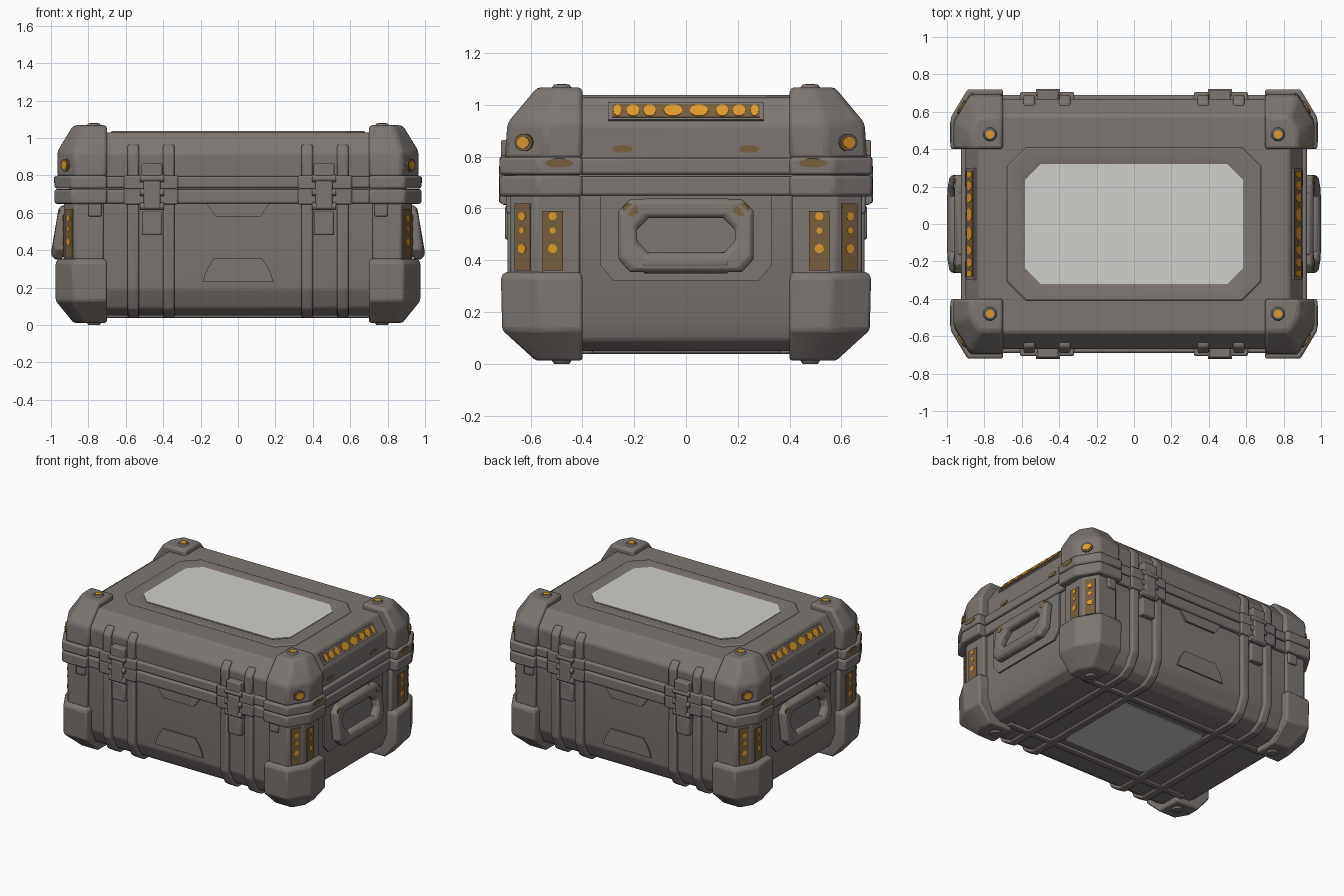
import bpy, bmesh, math
from mathutils import Vector

if "Cube" in bpy.data.objects:
    bpy.data.objects.remove(bpy.data.objects["Cube"])


def material(name, rgb):
    m = bpy.data.materials.new(name)
    m.diffuse_color = (*rgb, 1)
    m.use_nodes = True
    m.node_tree.nodes["Principled BSDF"].inputs["Base Color"].default_value = m.diffuse_color
    return m


GREY = material("warm grey", (0.200, 0.180, 0.165))
LIGHT = material("pale panel", (0.62, 0.62, 0.585))
AMBER = material("amber", (0.72, 0.32, 0.025))
BROWN = material("worn brown", (0.185, 0.115, 0.048))


def finish(name, bm, mat, mirror="", bevel=0.0):
    bmesh.ops.recalc_face_normals(bm, faces=bm.faces[:])
    me = bpy.data.meshes.new(name)
    bm.to_mesh(me)
    bm.free()
    ob = bpy.data.objects.new(name, me)
    bpy.context.collection.objects.link(ob)
    me.materials.append(mat)
    if bevel:
        b = ob.modifiers.new("bevel", "BEVEL")
        b.width, b.segments, b.limit_method = bevel, 2, "ANGLE"
        b.angle_limit = math.radians(25)
        bpy.ops.object.select_all(action="DESELECT")
        ob.select_set(True)
        bpy.context.view_layer.objects.active = ob
        bpy.ops.object.shade_smooth_by_angle(angle=math.radians(30))
    if mirror:
        m = ob.modifiers.new("mirror", "MIRROR")
        m.use_axis = ("x" in mirror, "y" in mirror, False)
        m.use_mirror_merge = False
    return ob


def loft(name, rings, mat=GREY, mirror="", bevel=0.0):
    """Skin equal-length rings of points, capping both ends."""
    bm = bmesh.new()
    vs = [[bm.verts.new(p) for p in r] for r in rings]
    n = len(vs[0])
    for a, b in zip(vs, vs[1:]):
        for i in range(n):
            j = (i + 1) % n
            bm.faces.new((a[i], a[j], b[j], b[i]))
    bm.faces.new(vs[0][::-1])
    bm.faces.new(vs[-1])
    return finish(name, bm, mat, mirror, bevel)


def octagon(z, hx, hy, c):
    return [(hx, c - hy, z), (hx, hy - c, z), (hx - c, hy, z), (c - hx, hy, z),
            (-hx, hy - c, z), (-hx, c - hy, z), (c - hx, -hy, z), (hx - c, -hy, z)]


def corner(z, x0, y0, x1, y1, c):
    return [(x0, y0, z), (x1, y0, z), (x1, y1 - c, z), (x1 - 0.6 * c, y1, z), (x0, y1, z)]


def box(name, lo, hi, mat=GREY, mirror="xy", bevel=0.008):
    rings = [[(lo[0], lo[1], z), (hi[0], lo[1], z), (hi[0], hi[1], z), (lo[0], hi[1], z)]
             for z in (lo[2], hi[2])]
    return loft(name, rings, mat, mirror, bevel)


def slab(name, x0, x1, yz, bevel=0.01):
    return loft(name, [[(x, y, z) for y, z in yz] for x in (x0, x1)], GREY, "x", bevel)


def plate(name, centre, normal, pts, mat, t=0.006, mirror="xy"):
    """Thin plate of outline pts (across, up) facing along normal."""
    q = Vector(normal).to_track_quat("Z", "Y")
    rings = [[Vector(centre) + q @ Vector((u, v, h)) for u, v in pts] for h in (-0.01, t)]
    return loft(name, rings, mat, mirror)


def rect(w, h):
    return [(-w, -h), (w, -h), (w, h), (-w, h)]


def oval(w, h, n=10):
    return [(w * math.cos(i * math.tau / n), h * math.sin(i * math.tau / n)) for i in range(n)]


# Base tub and lid
loft("base_tub", [octagon(0.05, 0.80, 0.54, 0.08), octagon(0.09, 0.86, 0.61, 0.09),
                  octagon(0.19, 0.90, 0.66, 0.1), octagon(0.70, 0.90, 0.66, 0.1)], bevel=0.012)
loft("lid", [octagon(0.69, 0.90, 0.66, 0.1), octagon(0.92, 0.90, 0.67, 0.1),
             octagon(1.03, 0.83, 0.58, 0.08)], bevel=0.012)

# Rim lips on each side of the seam
for nm, z0, z1 in (("base_rim", 0.65, 0.724), ("lid_rim", 0.732, 0.795)):
    loft(nm, [octagon(z0, 0.925, 0.69, 0.1), octagon(z1, 0.925, 0.69, 0.1)], bevel=0.01)
    loft(nm + "_corner", [corner(z, 0.70, 0.40, 0.98, 0.72, 0.15) for z in (z0 - 0.003, z1 + 0.003)],
         mirror="xy", bevel=0.012)
    box(nm + "_latch_block", (0.32, 0.6, z0 - 0.005), (0.61, 0.705, z1 + 0.005))

# Corner guards, posts and round studs
loft("lower_corner_guard",
     [corner(0.012, 0.70, 0.40, 0.88, 0.58, 0.08), corner(0.13, 0.70, 0.40, 0.975, 0.71, 0.15),
      corner(0.335, 0.70, 0.40, 0.975, 0.715, 0.15), corner(0.355, 0.71, 0.41, 0.96, 0.70, 0.15)],
     mirror="xy", bevel=0.018)
loft("upper_corner_guard",
     [corner(0.79, 0.70, 0.40, 0.965, 0.70, 0.15), corner(0.93, 0.70, 0.40, 0.965, 0.69, 0.15),
      corner(1.068, 0.70, 0.40, 0.88, 0.575, 0.08)], mirror="xy", bevel=0.018)
loft("corner_post", [corner(z, 0.72, 0.41, 0.93, 0.68, 0.1) for z in (0.3, 0.68)],
     mirror="xy", bevel=0.008)
box("post_tab_front", (0.73, 0.6, 0.58), (0.80, 0.695, 0.66))
for nm, z0, z1 in (("foot_stud", 0.0, 0.03), ("lid_stud", 1.05, 1.078)):
    r = (0.03, 0.05) if z0 < 0.5 else (0.05, 0.03)
    loft(nm, [[(0.77 + u, 0.48 + v, z) for u, v in oval(k, k, 12)] for z, k in zip((z0, z1), r)],
         mirror="xy")

# Ribs wrapping the tub and the lid sides
base_half = [(0.69, 0.67), (0.69, 0.19), (0.64, 0.085), (0.565, 0.038)]
lid_half = [(0.69, 0.78), (0.69, 0.92), (0.655, 0.965)]
for i, (x0, x1) in enumerate(((0.34, 0.40), (0.53, 0.59))):
    for nm, half in (("base_rib", base_half), ("lid_rib", lid_half)):
        slab(f"{nm}_{i}", x0, x1, half + [(-y, z) for y, z in reversed(half)])
box("bottom_strip", (-0.74, 0.36, 0.038), (0.74, 0.41, 0.07), mirror="y")
loft("bottom_panel", [octagon(0.06, 0.345, 0.31, 0.03), octagon(0.044, 0.345, 0.31, 0.03)], LIGHT)

# Latches
for nm, w, y, z0, z1 in (("latch_plate", 0.055, 0.715, 0.77, 0.865),
                         ("latch_clasp", 0.045, 0.722, 0.62, 0.77),
                         ("latch_tongue", 0.052, 0.70, 0.48, 0.61)):
    box(nm, (0.46 - w, 0.6, z0), (0.46 + w, y, z1))
for z in (0.635, 0.71, 0.785):
    loft("latch_pin", [[(x, 0.70 + u, z + v) for u, v in oval(0.022, 0.022)]
                       for x in (0.395, 0.525)], mirror="xy", bevel=0.004)

# Pressed trapezoid details on front and back
plate("lower_emboss", (0, 0.66, 0.29), (0, 1, 0),
      [(-0.19, -0.06), (0.19, -0.06), (0.17, 0.0), (0.13, 0.065), (-0.13, 0.065), (-0.17, 0.0)],
      GREY, 0.009, "y")
plate("upper_emboss", (0, 0.66, 0.62), (0, 1, 0),
      [(-0.12, -0.04), (0.12, -0.04), (0.17, 0.03), (-0.17, 0.03)], GREY, 0.014, "y")

# Top frame with its sunken pale panel
loft("top_frame", [octagon(1.02, 0.685, 0.415, 0.1), octagon(1.038, 0.675, 0.405, 0.1),
                   octagon(1.038, 0.60, 0.34, 0.09), octagon(1.032, 0.585, 0.325, 0.085)], bevel=0.004)
loft("top_panel", [octagon(1.02, 0.582, 0.322, 0.084), octagon(1.036, 0.582, 0.322, 0.084)], LIGHT)

# End panels behind the carry handles
plate("end_panel", (0.90, 0, 0.48), (1, 0, 0),
      [(-0.28, -0.16), (0.28, -0.16), (0.33, -0.10), (0.33, 0.17), (-0.33, 0.17), (-0.33, -0.10)],
      GREY, 0.012, "x")


# Carry handles: a tilted closed loop with a thicker grip
def tilt(z):
    return 0.925 + (0.62 - z) * 0.17


loop = [(-0.18, 0.39), (0.18, 0.39), (0.225, 0.44), (0.225, 0.555),
        (0.18, 0.60), (-0.18, 0.60), (-0.225, 0.555), (-0.225, 0.44)]
rings = []
for k in (0, 1, 2, 3):
    w, d = ((0.036, -0.032), (0.036, 0.02), (0.022, 0.034), (-0.036, 0.02))[k]
    rings.append((w, d))
section = [(0.036, -0.025), (0.036, 0.018), (0.022, 0.032), (-0.022, 0.032),
           (-0.036, 0.018), (-0.036, -0.025)]
bm = bmesh.new()
verts = []
for y, z in loop:
    sy = 1 if y > 0 else -1
    sz = 1 if z > 0.495 else -1
    verts.append([bm.verts.new((tilt(z) + d, y + sy * w, z + sz * w)) for w, d in section])
for i in range(len(loop)):
    a, b = verts[i], verts[(i + 1) % len(loop)]
    for j in range(len(section)):
        k = (j + 1) % len(section)
        bm.faces.new((a[j], a[k], b[k], b[j]))
finish("carry_handle", bm, GREY, "x", 0.006)
loft("handle_grip", [[(tilt(0.39) + u, y, 0.39 + v) for u, v in oval(0.036, 0.043)]
                     for y in (-0.165, 0.165)], mirror="x", bevel=0.008)
box("handle_hinge", (0.88, -0.17, 0.565), (0.95, 0.17, 0.64), mirror="x", bevel=0.015)

# Lamp strips on the sloping lid ends
slope = (0.11, 0, 0.07)
mid = Vector((0.869, 0, 0.972))
plate("lamp_strip_frame", mid, slope, rect(0.30, 0.04), GREY, 0.009, "x")
plate("lamp_strip_bed", mid, slope, rect(0.285, 0.03), BROWN, 0.012, "x")
for i, (y, w) in enumerate(((0.05, 0.036), (0.14, 0.024), (0.205, 0.025), (0.265, 0.015))):
    plate(f"lamp_{i}", mid + Vector((0, y, 0)), slope, oval(w, 0.027), AMBER, 0.015)

# Painted corner markings
diag = (0.15, 0.09, 0)
plate("guard_spot_stain", (0.9225, 0.625, 0.855), diag, oval(0.04, 0.035), BROWN, 0.006)
plate("guard_spot", (0.9225, 0.625, 0.855), diag, oval(0.028, 0.022), AMBER, 0.009)
plate("post_chamfer_stripe", (0.90, 0.63, 0.49), (0.1, 0.06, 0), rect(0.035, 0.13), BROWN)
plate("post_side_stripe", (0.93, 0.515, 0.475), (1, 0, 0), rect(0.04, 0.115), BROWN)
for z, r in ((0.57, 0.016), (0.515, 0.012), (0.445, 0.018)):
    plate("post_side_spot", (0.93, 0.515, z), (1, 0, 0), oval(r, r), AMBER, 0.009)
    plate("post_chamfer_spot", (0.90, 0.63, z), (0.1, 0.06, 0), oval(r, r), AMBER, 0.009)
plate("lid_stud_spot", (0.77, 0.48, 1.078), (0, 0, 1), oval(0.022, 0.02), AMBER, 0.002)

# Wear patches
plate("rim_wear", (0.98, 0.49, 0.775), (1, 0, 0), oval(0.055, 0.018), BROWN, 0.003)
plate("lid_end_wear", (0.90, 0.245, 0.83), (1, 0, 0), oval(0.04, 0.015), BROWN, 0.004)
plate("handle_wear", (tilt(0.6) + 0.03, 0.215, 0.595), (1, 0, 0.15), oval(0.03, 0.025), BROWN, 0.005)
